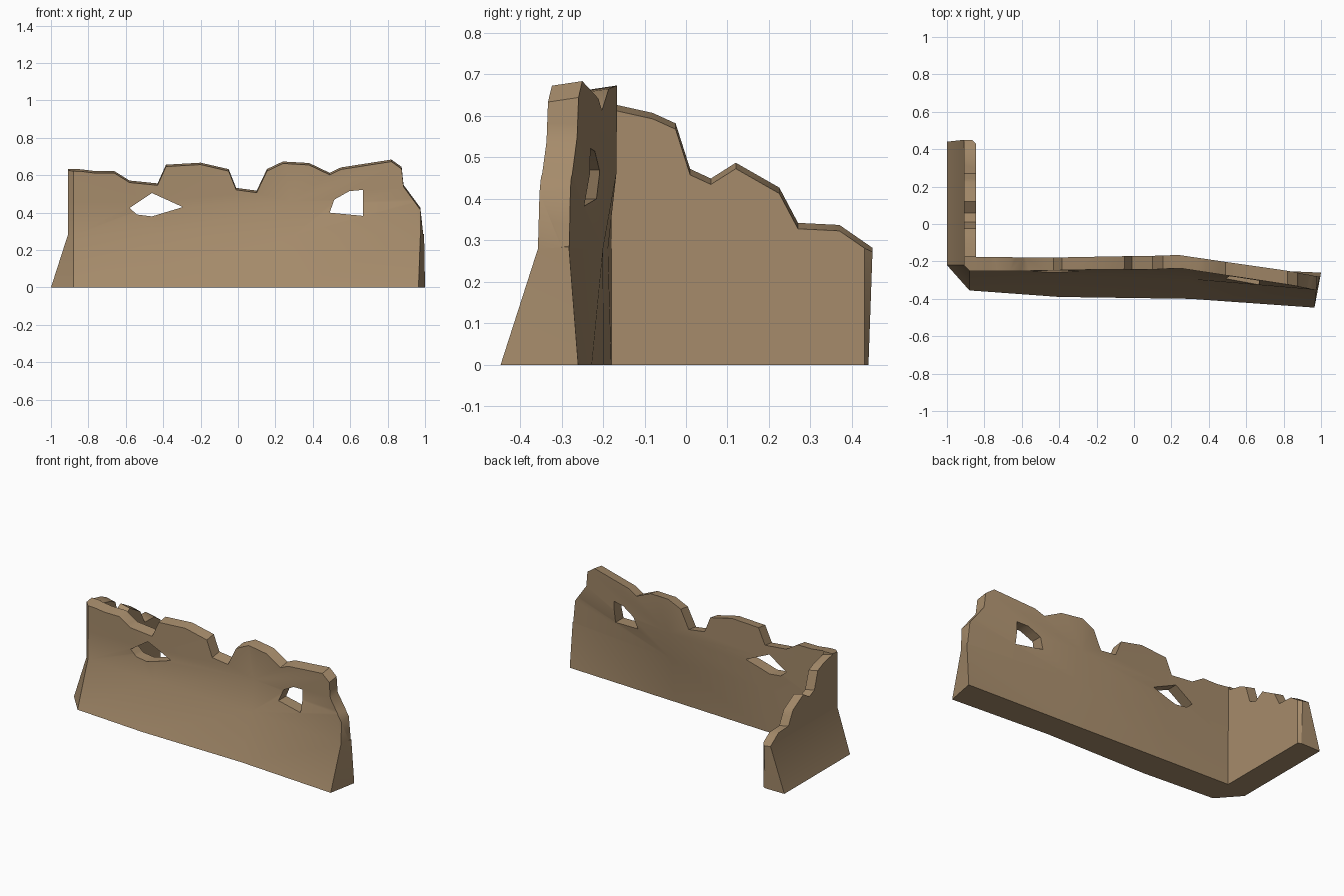
import bpy, bmesh

if "Cube" in bpy.data.objects:
    bpy.data.objects.remove(bpy.data.objects["Cube"])

stone = bpy.data.materials.new("sandy stone")
stone.diffuse_color = (0.38, 0.26, 0.147, 1)
stone.use_nodes = True
stone.node_tree.nodes["Principled BSDF"].inputs["Base Color"].default_value = stone.diffuse_color


def make_object(name, bm):
    bmesh.ops.recalc_face_normals(bm, faces=bm.faces)
    mesh = bpy.data.meshes.new(name)
    bm.to_mesh(mesh)
    bm.free()
    obj = bpy.data.objects.new(name, mesh)
    bpy.context.collection.objects.link(obj)
    mesh.materials.append(stone)
    return obj


def loft(name, rings, triangulate=True):
    """Closed solid through rings of 3D points."""
    bm = bmesh.new()
    rows = [[bm.verts.new(p) for p in ring] for ring in rings]
    n = len(rows[0])
    for a, b in zip(rows, rows[1:]):
        for i in range(n):
            j = (i + 1) % n
            bm.faces.new((a[i], a[j], b[j], b[i]))
    bm.faces.new(rows[0])
    bm.faces.new(rows[-1])
    if triangulate:
        bmesh.ops.triangulate(bm, faces=bm.faces)
    return make_object(name, bm)


def cut(target, cutter):
    mod = target.modifiers.new("cut", 'BOOLEAN')
    mod.operation = 'DIFFERENCE'
    mod.solver = 'EXACT'
    mod.object = cutter
    bpy.context.view_layer.objects.active = target
    bpy.ops.object.modifier_apply(modifier=mod.name)
    bpy.data.objects.remove(cutter, do_unlink=True)


# L-shaped wall: flared foot outside, upright inside, bowed at the top
plans = [
    (0.0, [(-1, .44), (-1, -.22), (-.88, -.355), (-.4, -.39), (.3, -.4), (.965, -.447),
           (1, -.26), (.24, -.227), (-.4, -.199), (-.845, -.18), (-.845, .43), (-.865, .44)]),
    (0.28, [(-.91, .45), (-.91, -.22), (-.88, -.252), (-.4, -.272), (.3, -.295), (.975, -.357),
            (.995, -.282), (.24, -.2), (-.4, -.188), (-.845, -.18), (-.845, .43), (-.865, .45)]),
    (0.46, [(-.91, .45), (-.91, -.22), (-.88, -.25), (-.4, -.25), (.28, -.243), (.975, -.352),
            (.99, -.28), (.24, -.168), (-.4, -.18), (-.845, -.178), (-.845, .43), (-.865, .45)]),
    (0.76, [(-.91, .45), (-.91, -.22), (-.88, -.25), (-.4, -.245), (.24, -.235), (.95, -.342),
            (.95, -.268), (.24, -.165), (-.4, -.178), (-.845, -.175), (-.845, .43), (-.865, .45)]),
]
wall = loft("ruined_wall", [[(x, y, z) for x, y in ring] for z, ring in plans])

# Broken top of the long wall
long_top = [(-1.1, .635), (-.84, .63), (-.76, .62), (-.66, .62), (-.58, .57), (-.43, .555),
            (-.385, .655), (-.2, .665), (-.05, .63), (-.01, .53), (.1, .515), (.155, .63),
            (.24, .67), (.38, .665), (.49, .615), (.55, .645), (.82, .693), (.875, .655),
            (.885, .56), (.975, .44), (.99, .3), (1.1, .25), (1.1, 1), (-1.1, 1)]
cut(wall, loft("long_top_cutter", [[(x, y, z + .15 * (y + .19)) for x, z in long_top]
                                   for y in (-.6, -.1)]))

# Broken top of the short wall, sloping down to the inside
short_top = [(-.17, .625), (-.08, .605), (-.025, .58), (.01, .47), (.06, .447), (.12, .485),
             (.225, .425), (.27, .34), (.37, .335), (.5, .245), (.5, 1), (-.17, 1)]
cut(wall, loft("short_top_cutter", [[(x, y, z - .22 * (x + .9)) for y, z in short_top]
                                    for x in (-1.1, -.75)]))

# Window openings
for hole in ([(-.58, .425), (-.46, .505), (-.295, .43), (-.46, .38), (-.54, .39)],
             [(.49, .4), (.515, .47), (.595, .515), (.667, .522), (.667, .383)]):
    cut(wall, loft("window_cutter", [[(x, y, z) for x, z in hole] for y in (-.6, 0)]))

# Smooth the flare, keep broken edges crisp
bpy.ops.object.select_all(action='DESELECT')
wall.select_set(True)
bpy.context.view_layer.objects.active = wall
bpy.ops.object.shade_smooth_by_angle(angle=0.6)
